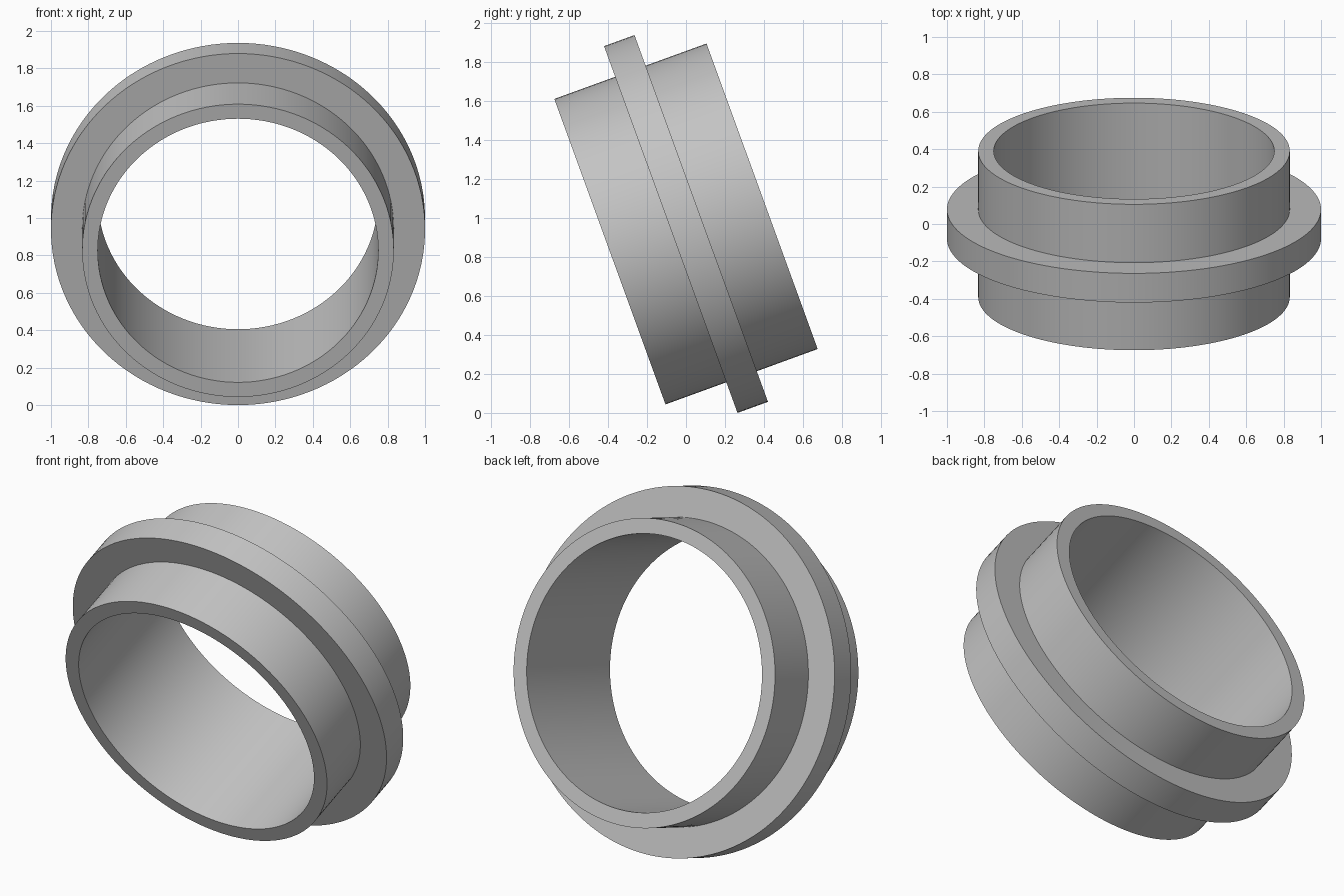
import bpy
import bmesh
import math
from mathutils import Matrix

cube = bpy.data.objects.get("Cube")
if cube:
    bpy.data.objects.remove(cube, do_unlink=True)

SEGMENTS = 128
BORE, SLEEVE, FLANGE = 0.75, 0.833, 1.0     # radii
HALF_LENGTH, HALF_RIM = 0.415, 0.083        # along the axis
TILT = math.radians(20)
CENTRE_Z = FLANGE * math.cos(TILT) + HALF_RIM * math.sin(TILT)

# Plain grey metal
grey = bpy.data.materials.new("light_grey")
grey.use_nodes = True
colour = (0.55, 0.55, 0.55, 1)
grey.diffuse_color = colour
grey.node_tree.nodes["Principled BSDF"].inputs["Base Color"].default_value = colour

# Closed cross-section of the ring: radius, position along the axis
profile = [
    (BORE, -HALF_LENGTH), (SLEEVE, -HALF_LENGTH),
    (SLEEVE, -HALF_RIM), (FLANGE, -HALF_RIM),
    (FLANGE, HALF_RIM), (SLEEVE, HALF_RIM),
    (SLEEVE, HALF_LENGTH), (BORE, HALF_LENGTH),
]

# Sweep the section around the axis
bm = bmesh.new()
verts = [bm.verts.new((r, 0, z)) for r, z in profile]
edges = [bm.edges.new((v, verts[(i + 1) % len(verts)])) for i, v in enumerate(verts)]
bmesh.ops.spin(bm, geom=verts + edges, cent=(0, 0, 0), axis=(0, 0, 1),
               angle=math.tau, steps=SEGMENTS, use_merge=True)
bmesh.ops.remove_doubles(bm, verts=bm.verts[:], dist=0.0001)
bmesh.ops.recalc_face_normals(bm, faces=bm.faces[:])

# Lean the ring back and stand it on the floor
pose = Matrix.Translation((0, 0, CENTRE_Z)) @ Matrix.Rotation(TILT - math.pi / 2, 4, "X")
bmesh.ops.transform(bm, matrix=pose, verts=bm.verts[:])

mesh = bpy.data.meshes.new("flanged_collar")
bm.to_mesh(mesh)
bm.free()
mesh.materials.append(grey)
collar = bpy.data.objects.new("flanged_collar", mesh)
bpy.context.collection.objects.link(collar)

# Round walls smooth, rims crisp
bpy.ops.object.select_all(action="DESELECT")
collar.select_set(True)
bpy.context.view_layer.objects.active = collar
bpy.ops.object.shade_smooth_by_angle(angle=math.radians(30))
